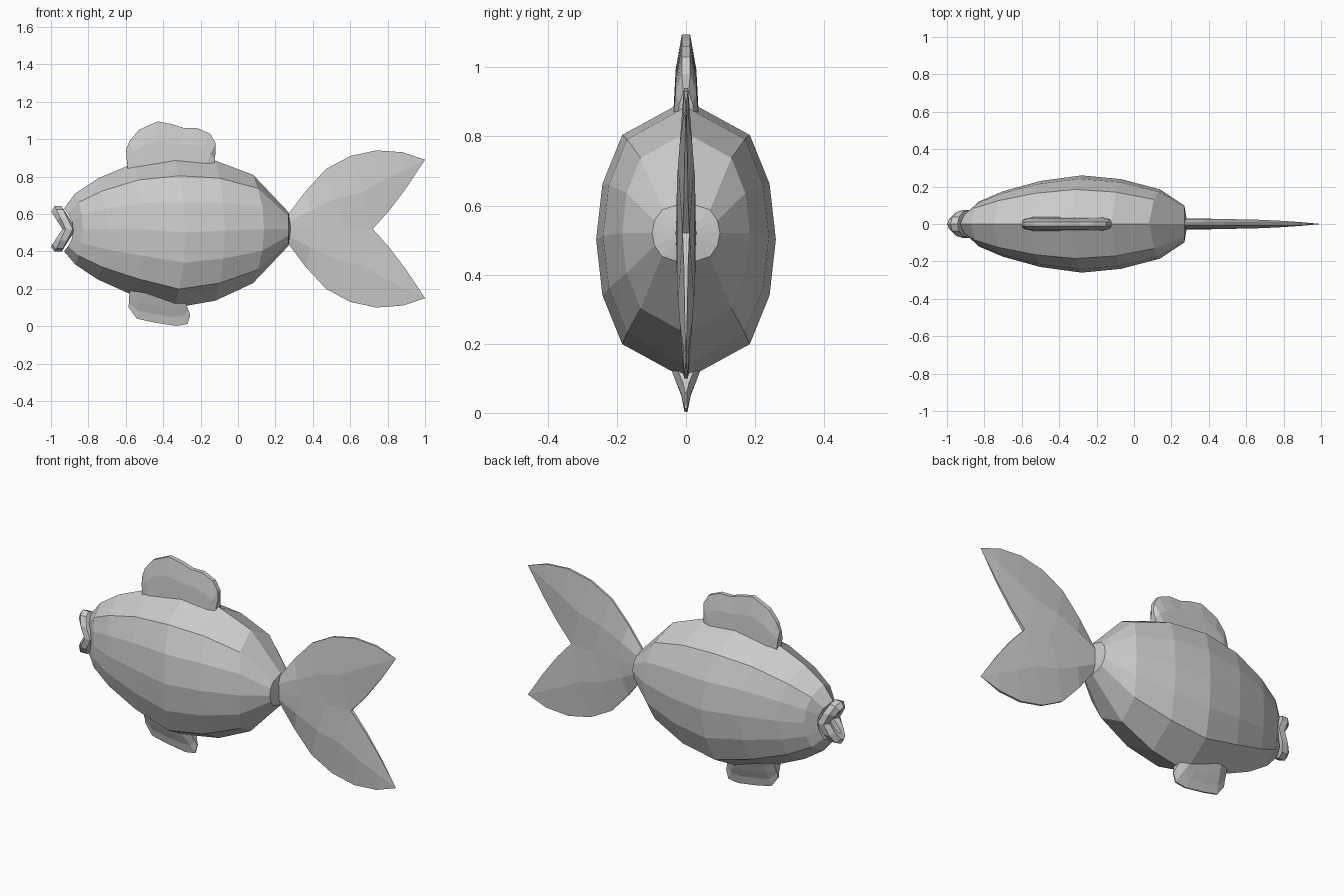
import bpy, bmesh
from math import sin, cos, pi

if "Cube" in bpy.data.objects:
    bpy.data.objects.remove(bpy.data.objects["Cube"])


def finish(name, bm):
    bmesh.ops.remove_doubles(bm, verts=bm.verts[:], dist=0.0005)
    bmesh.ops.recalc_face_normals(bm, faces=bm.faces[:])
    mesh = bpy.data.meshes.new(name)
    bm.to_mesh(mesh)
    bm.free()
    ob = bpy.data.objects.new(name, mesh)
    bpy.context.collection.objects.link(ob)
    return ob


def bridge(bm, a, b):
    n = len(a)
    for j in range(n):
        k = (j + 1) % n
        bm.faces.new((a[j], a[k], b[k], b[j]))


def fan(bm, ring, tip):
    c = bm.verts.new(tip)
    for j in range(len(ring)):
        bm.faces.new((ring[j], ring[(j + 1) % len(ring)], c))


def sheet(bm, rows):
    """Closed thin solid from rows of (x, z, half thickness)."""
    sides = [[[bm.verts.new((x, s * t, z)) for x, z, t in r] for r in rows] for s in (-1, 1)]
    m, n = len(rows), len(rows[0])
    for g in sides:
        for i in range(m - 1):
            for j in range(n - 1):
                bm.faces.new((g[i][j], g[i][j + 1], g[i + 1][j + 1], g[i + 1][j]))
    rim = ([(0, j) for j in range(n)] + [(i, n - 1) for i in range(1, m)]
           + [(m - 1, j) for j in range(n - 2, -1, -1)] + [(i, 0) for i in range(m - 2, 0, -1)])
    bridge(bm, [sides[0][i][j] for i, j in rim], [sides[1][i][j] for i, j in rim])


def fin(name, edge, base, levels, end_taper):
    """Fin lofted from an outer edge to a base; levels are (fraction, half thickness)."""
    n = len(edge)
    rows = []
    for f, t in levels:
        row = []
        for j, ((xe, ze), (xb, zb)) in enumerate(zip(edge, base)):
            k = end_taper if j in (0, n - 1) else 1
            row.append((xe + (xb - xe) * f, ze + (zb - ze) * f, t * k))
        rows.append(row)
    bm = bmesh.new()
    sheet(bm, rows)
    return finish(name, bm)


# body: rings of (x at top, x at side, top z, bottom z, half width)
half = [(0, 1), (.71, .75), (.93, .4), (1, 0), (.93, -.4), (.71, -.75), (0, -1)]
section = half + [(-u, v) for u, v in half[-2:0:-1]]
stations = [(-.93, -.88, .63, .40, .07), (-.87, -.83, .71, .33, .12),
            (-.75, -.70, .79, .25, .175), (-.56, -.50, .87, .165, .23),
            (-.34, -.28, .905, .098, .26), (-.12, -.07, .885, .137, .24),
            (.08, .14, .81, .23, .185), (.27, .27, .61, .43, .098)]
bm = bmesh.new()
rings = []
for xt, xm, zt, zb, w in stations:
    zc, h = (zt + zb) / 2, (zt - zb) / 2
    rings.append([bm.verts.new((xm + (xt - xm) * v * v, w * u, zc + h * v)) for u, v in section])
for a, b in zip(rings, rings[1:]):
    bridge(bm, a, b)
fan(bm, rings[0], (-.84, 0, .52))
fan(bm, rings[-1], (.285, 0, .52))
finish("body", bm)

# lips: bent ring around the mouth
bm = bmesh.new()
rings = []
for i in range(12):
    a = 2 * pi * i / 12
    x, y, z = -.902 - .06 * abs(cos(a)), .045 * sin(a), .52 + .093 * cos(a)
    rings.append([bm.verts.new((x + .037 * cos(b), y + .033 * sin(b) * sin(a),
                                z + .033 * sin(b) * cos(a)))
                  for b in (2 * pi * k / 6 for k in range(6))])
for i in range(12):
    bridge(bm, rings[i], rings[(i + 1) % 12])
finish("lips", bm)

# tail: two mirrored lobes meeting on the centre line
outer = [(.27, .60), (.36, .72), (.47, .84), (.60, .91), (.74, .94), (.88, .93), (1, .89)]
inner = [(.27, .52), (.42, .52), (.57, .52), (.72, .52), (.81, .62), (.90, .74), (1, .89)]
mid_t = [.028, .027, .026, .023, .018, .01, 0]
inner_t = [.03, .028, .024, .01, .006, .004, 0]
for side, label in ((1, "upper"), (-1, "lower")):
    rows = [[], [], []]
    for (xo, zo), (xi, zi), tm, ti in zip(outer, inner, mid_t, inner_t):
        to = .006 if xo < 1 else 0
        mid = ((xo + xi) / 2, (zo + zi) / 2, tm)
        for row, (x, z, t) in zip(rows, ((xo, zo, to), mid, (xi, zi, ti))):
            row.append((x, .52 + side * (z - .52), t))
    bm = bmesh.new()
    sheet(bm, rows)
    finish(label + "_tail_fin", bm)

# dorsal fin
edge = [(-.60, .94), (-.58, .99), (-.53, 1.05), (-.43, 1.095), (-.35, 1.08), (-.29, 1.06),
        (-.22, 1.06), (-.15, 1.03), (-.12, .98), (-.12, .93)]
base = [(-.59 + .46 * j / 9, .84) for j in range(10)]
fin("dorsal_fin", edge, base, [(0, .012), (.4, .03), (1, .038)], .65)

# belly fin
edge = [(-.585, .10), (-.54, .04), (-.45, .02), (-.33, .002), (-.27, .012), (-.255, .06)]
base = [(-.58 + .29 * j / 5, .19 - .04 * j / 5) for j in range(6)]
fin("belly_fin", edge, base, [(0, .004), (.3, .014), (.6, .033), (1, .055)], .6)
